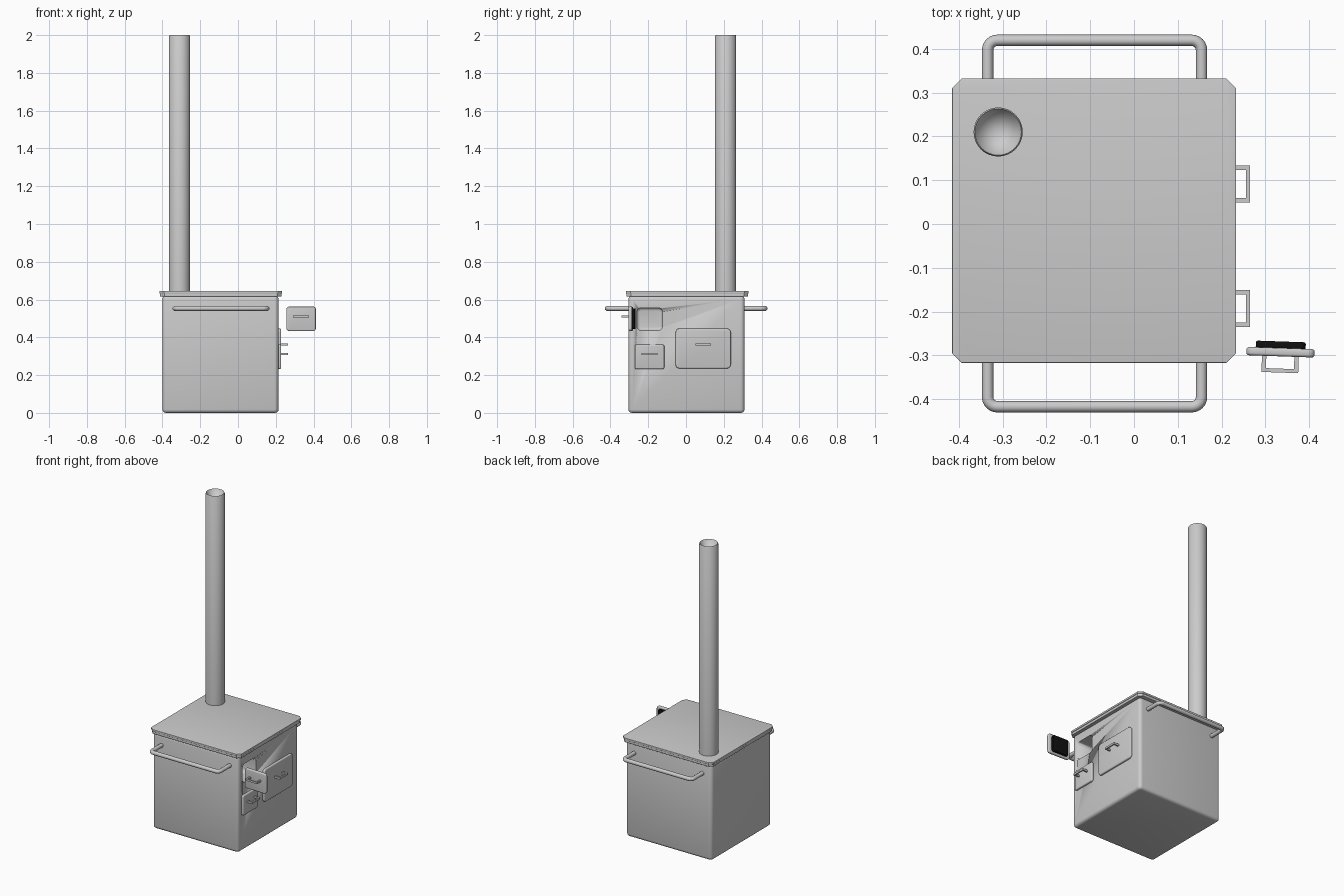
import bpy, bmesh
from math import radians, sin, cos, pi
from mathutils import Matrix, Vector

if "Cube" in bpy.data.objects:
    bpy.data.objects.remove(bpy.data.objects["Cube"])


def finish(name, bm, smooth=True):
    bmesh.ops.recalc_face_normals(bm, faces=bm.faces)
    me = bpy.data.meshes.new(name)
    bm.to_mesh(me)
    bm.free()
    ob = bpy.data.objects.new(name, me)
    bpy.context.collection.objects.link(ob)
    if smooth:
        bpy.ops.object.select_all(action='DESELECT')
        ob.select_set(True)
        bpy.context.view_layer.objects.active = ob
        bpy.ops.object.shade_smooth_by_angle(angle=radians(40))
    return ob


def box(bm, lo, hi):
    lo, hi = Vector(lo), Vector(hi)
    m = Matrix.Translation((lo + hi) / 2) @ Matrix.Diagonal((*(hi - lo), 1))
    return bmesh.ops.create_cube(bm, size=1, matrix=m)['verts']


def rounded_box(name, lo, hi, r, edge_r, axis, segs=5):
    """Box whose edges along one axis get radius r, then all rims edge_r."""
    bm = bmesh.new()
    box(bm, lo, hi)
    along = [e for e in bm.edges
             if abs((e.verts[0].co - e.verts[1].co).normalized()[axis]) > 0.9]
    bmesh.ops.bevel(bm, geom=along, offset=r, segments=segs, profile=0.5, affect='EDGES')
    if edge_r:
        rims = [e for e in bm.edges if e.calc_face_angle(0) > radians(60)]
        bmesh.ops.bevel(bm, geom=rims, offset=edge_r, segments=3, profile=0.5, affect='EDGES')
    return finish(name, bm)


# stove body with a firebox opening cut into the right side
body = rounded_box("stove_body", (-0.40, -0.305, 0), (0.215, 0.31, 0.62), 0.022, 0.018, 2)
cutter = rounded_box("opening_cutter", (0.07, -0.26, 0.437), (0.30, -0.125, 0.556), 0.022, 0.015, 0)
cutter.hide_render = True
mod = body.modifiers.new("opening", 'BOOLEAN')
mod.object, mod.operation, mod.solver = cutter, 'DIFFERENCE', 'EXACT'
bpy.ops.object.select_all(action='DESELECT')
bpy.context.view_layer.objects.active = body
body.select_set(True)
bpy.ops.object.modifier_move_to_index(modifier="opening", index=0)
bpy.ops.object.modifier_apply(modifier="opening")
bpy.data.objects.remove(cutter)

# cooktop: two thin chamfered layers
for name, z0, z1, d in (("cooktop_rim", 0.616, 0.633, 0.003), ("cooktop_plate", 0.632, 0.645, 0)):
    rounded_box(name, (-0.415 + d, -0.317 + d, z0), (0.233 - d, 0.332 - d, z1), 0.022, 0.002, 2, segs=1)

# chimney pipe with a sunken conical top
bm = bmesh.new()
N = 32
profile = [(0.056, 0.63), (0.056, 1.995), (0.053, 2.0), (0.050, 1.995)]
rings = [[bm.verts.new((-0.31 + r * cos(2 * pi * i / N), 0.21 + r * sin(2 * pi * i / N), z))
          for i in range(N)] for r, z in profile]
for a, b in zip(rings, rings[1:]):
    for i in range(N):
        bm.faces.new((a[i], a[(i + 1) % N], b[(i + 1) % N], b[i]))
tip = bm.verts.new((-0.31, 0.21, 1.92))
for i in range(N):
    bm.faces.new((rings[-1][i], rings[-1][(i + 1) % N], tip))
bm.faces.new(rings[0][::-1])
finish("chimney_pipe", bm)


# towel-bar rails on front and back
def rail(name, wall_y, bar_y):
    s = 1 if bar_y > 0 else -1
    x0, x1, c, z = -0.334, 0.154, 0.022, 0.553
    arc = [(c * (1 - cos(t * pi / 12)), c * (1 - sin(t * pi / 12))) for t in range(7)]
    left = [(x0 + dx, bar_y - s * dy) for dx, dy in arc]
    right = [(x1 - dx, bar_y - s * dy) for dx, dy in reversed(arc)]
    pts = [(x0, wall_y)] + left + right + [(x1, wall_y)]
    cu = bpy.data.curves.new(name, 'CURVE')
    cu.dimensions = '3D'
    cu.bevel_depth, cu.bevel_resolution, cu.use_fill_caps = 0.013, 3, True
    sp = cu.splines.new('POLY')
    sp.points.add(len(pts) - 1)
    for p, (x, y) in zip(sp.points, pts):
        p.co = (x, y, z, 1)
    ob = bpy.data.objects.new(name, cu)
    bpy.context.collection.objects.link(ob)


rail("front_rail", -0.295, -0.417)
rail("back_rail", 0.30, 0.419)


# doors modelled facing +x with the front face at local x = 0
def door(name, w, h, r, handle_z, loc, turn=0):
    place = Matrix.Translation(loc) @ Matrix.Rotation(radians(turn), 4, 'Z')
    panel = rounded_box(name, (-0.019, -w / 2, -h / 2), (0, w / 2, h / 2), r, 0.006, 0)
    bm = bmesh.new()
    t = 0.006
    for s in (-1, 1):
        y = s * 0.037
        box(bm, (-0.004, y - 0.005, handle_z - t), (0.030, y + 0.005, handle_z + t))
    box(bm, (0.028, -0.042, handle_z - t), (0.037, 0.042, handle_z + t))
    handle = finish(name + "_handle", bm, smooth=False)
    for ob in (panel, handle):
        ob.matrix_world = place
    return place


door("oven_door", 0.292, 0.211, 0.02, 0.021, (0.228, 0.091, 0.341))
door("ash_door", 0.156, 0.129, 0.009, 0.015, (0.228, -0.193, 0.297))
place = door("fire_door", 0.156, 0.129, 0.015, 0.012, (0.334, -0.302, 0.498), -92)

# black lining on the inside of the open fire door
lining = rounded_box("fire_door_lining", (-0.034, -0.057, -0.054), (-0.017, 0.057, 0.054), 0.012, 0.004, 0)
lining.matrix_world = place
mat = bpy.data.materials.new("black_lining")
mat.diffuse_color = (0.005, 0.005, 0.005, 1)
mat.use_nodes = True
mat.node_tree.nodes["Principled BSDF"].inputs["Base Color"].default_value = mat.diffuse_color
lining.data.materials.append(mat)
